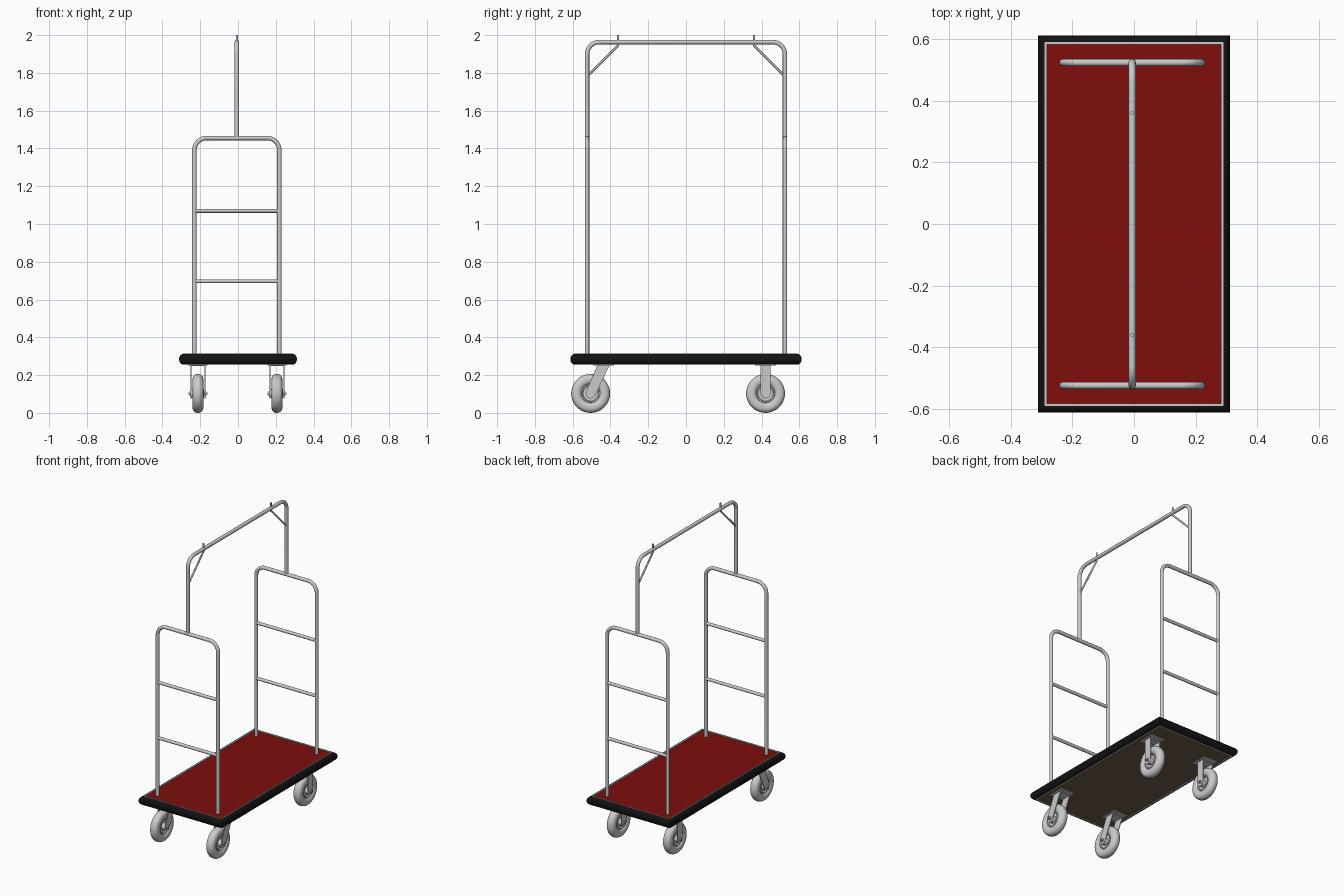
import bpy, bmesh
from math import sin, cos, pi
from mathutils import Vector, Matrix

if "Cube" in bpy.data.objects:
    bpy.data.objects.remove(bpy.data.objects["Cube"])


def material(name, rgb):
    m = bpy.data.materials.new(name)
    m.diffuse_color = (*rgb, 1)
    m.use_nodes = True
    m.node_tree.nodes["Principled BSDF"].inputs["Base Color"].default_value = m.diffuse_color
    return m


RED = material("carpet_red", (0.21, 0.004, 0.004))
BLACK = material("rubber_black", (0.006, 0.006, 0.006))
WOOD = material("board_brown", (0.16, 0.11, 0.065))


def finish(name, bm, mat=None, smooth=True):
    bmesh.ops.recalc_face_normals(bm, faces=bm.faces)
    me = bpy.data.meshes.new(name)
    bm.to_mesh(me)
    bm.free()
    ob = bpy.data.objects.new(name, me)
    bpy.context.collection.objects.link(ob)
    if mat:
        me.materials.append(mat)
    if smooth:
        bpy.ops.object.select_all(action='DESELECT')
        ob.select_set(True)
        bpy.context.view_layer.objects.active = ob
        bpy.ops.object.shade_smooth_by_angle(angle=0.6)
    return ob


def box(name, lo, hi, mat=None):
    lo, hi = Vector(lo), Vector(hi)
    bm = bmesh.new()
    bmesh.ops.create_cube(bm, size=1, matrix=Matrix.Translation((lo + hi) / 2)
                          @ Matrix.Diagonal((*(hi - lo), 1)))
    return finish(name, bm, mat, False)


def tube(name, pts, r, sides=20):
    """Round bar swept along a planar path, mitred at each path point."""
    pts = [Vector(p) for p in pts]
    bm = bmesh.new()
    first, last = (pts[1] - pts[0]).normalized(), (pts[-1] - pts[-2]).normalized()
    side = first.cross(last)
    if side.length < 1e-4:
        side = pts[-1] - pts[0]
        side = side.cross(Vector((0.3, 0.5, 0.8)))
    # U shaped paths turn by 180 degrees, so use the middle of the path for the plane
    if len(pts) > 3:
        side = (pts[len(pts) // 2] - pts[0]).cross(pts[-1] - pts[0])
    side.normalize()
    rings = []
    for i, p in enumerate(pts):
        a = (p - pts[i - 1]).normalized() if i else first
        b = (pts[i + 1] - p).normalized() if i < len(pts) - 1 else last
        t = (a + b).normalized()
        up = side.cross(t) / max(t.dot(a), 0.5)
        rings.append([bm.verts.new(p + r * (side * cos(2 * pi * k / sides) + up * sin(2 * pi * k / sides)))
                      for k in range(sides)])
    for r0, r1 in zip(rings, rings[1:]):
        for k in range(sides):
            n = (k + 1) % sides
            bm.faces.new((r0[k], r0[n], r1[n], r1[k]))
    bm.faces.new(rings[0])
    bm.faces.new(rings[-1])
    return finish(name, bm)


def u_path(half, bottom, top, bend, n=10):
    """Upside-down U as (across, height) points with rounded corners."""
    left = [(-half, bottom)] + [(-half + bend - bend * cos(pi / 2 * i / n),
                                 top - bend + bend * sin(pi / 2 * i / n)) for i in range(n + 1)]
    return left + [(-u, z) for u, z in reversed(left)]


def frame_ring(name, profile, mat=None):
    """Rectangular border: profile of (half x, half y, z) swept round square corners."""
    bm = bmesh.new()
    rings = [[bm.verts.new((sx * hx, sy * hy, z)) for sx, sy in ((-1, -1), (1, -1), (1, 1), (-1, 1))]
             for hx, hy, z in profile]
    for i, r1 in enumerate(rings):
        r0 = rings[i - 1]
        for k in range(4):
            n = (k + 1) % 4
            bm.faces.new((r0[k], r0[n], r1[n], r1[k]))
    return finish(name, bm, mat)


def lathe(name, profile, centre, steps=40):
    """Revolve (x offset, radius) profile about the x axis."""
    bm = bmesh.new()
    vs = [bm.verts.new((x, 0, r)) for x, r in profile]
    es = [bm.edges.new(e) for e in zip(vs, vs[1:])]
    bmesh.ops.spin(bm, geom=vs + es, cent=(0, 0, 0), axis=(1, 0, 0), angle=2 * pi, steps=steps)
    bmesh.ops.remove_doubles(bm, verts=bm.verts, dist=1e-5)
    bmesh.ops.translate(bm, verts=bm.verts, vec=centre)
    return finish(name, bm)


def plate(name, outline, x, thick):
    """Flat plate with a (y, z) outline."""
    bm = bmesh.new()
    f = bm.faces.new([bm.verts.new((x - thick / 2, y, z)) for y, z in outline])
    ext = bmesh.ops.extrude_face_region(bm, geom=[f])
    bmesh.ops.translate(bm, verts=[v for v in ext['geom'] if isinstance(v, bmesh.types.BMVert)],
                        vec=(thick, 0, 0))
    return finish(name, bm)


# Deck: board, carpet, metal trim and rounded rubber bumper
box("deck_board", (-0.284, -0.584, 0.258), (0.284, 0.584, 0.300), WOOD)
box("deck_carpet", (-0.284, -0.584, 0.300), (0.284, 0.584, 0.309), RED)
frame_ring("deck_trim", [(hx, hx + 0.3, z) for hx, z in
                         ((0.283, 0.255), (0.290, 0.255), (0.290, 0.314), (0.283, 0.314))])
bumper = [(0.290, 0.256)] + [(0.291 + 0.021 * cos(a), 0.284 + 0.028 * sin(a))
                             for a in (-pi / 2 + pi * i / 14 for i in range(15))] + [(0.290, 0.312)]
frame_ring("bumper", [(h, h + 0.3, z) for h, z in bumper], BLACK)

# Upright end frames with two rungs, and braces of the overhead rail
CX, FY, R = -0.006, 0.524, 0.0118
for s, end in ((-1, "front"), (1, "back")):
    tube(end + "_frame", [(CX + u, s * FY, z) for u, z in u_path(0.225, 0.305, 1.455, 0.065)], R)
    for i, z in enumerate((0.697, 1.07)):
        tube(f"{end}_rung_{i + 1}", [(CX - 0.225, s * FY, z), (CX + 0.225, s * FY, z)], 0.0105)
    tube(end + "_brace", [(CX, s * 0.52, 1.785), (CX, s * 0.36, 1.945), (CX, s * 0.36, 2.0)], 0.0058, 12)
tube("hanging_rail", [(CX, u, z) for u, z in u_path(FY, 1.455, 1.963, 0.065)], R)

# Casters: swivel pair at the front (trailing forks), fixed pair at the back
WZ = 0.103
tyre = [(0.029 * cos(a) * (1 - 0.12 * cos(a) ** 2) * 1.12, 0.074 + 0.029 * sin(a))
        for a in (-0.8 + (pi + 1.6) * i / 24 for i in range(25))]
half_hub = [(0.017, 0.050), (0.021, 0.049), (0.021, 0.043), (0.012, 0.040), (0.012, 0.024),
            (0.033, 0.022), (0.033, 0.0)]
wheel = half_hub[::-1] + tyre + [(-x, r) for x, r in half_hub]
for end, wy, top, pad in (("front", -0.505, (-0.405, -0.470), -0.435), ("back", 0.421, (0.447, 0.395), 0.421)):
    tilt = -0.5 if end == "front" else 0
    tip = [(wy + 0.026 * cos(a), WZ + 0.026 * sin(a))
           for a in (pi + tilt + pi * i / 10 for i in range(11))]
    outline = [(top[0], 0.252), (top[1], 0.252)] + tip
    for s, side in ((-1, "left"), (1, "right")):
        x = s * 0.209 - 0.003
        n = f"{end}_{side}_"
        lathe(n + "wheel", wheel, (x, wy, WZ))
        for k in (-1, 1):
            plate(f"{n}fork_{'outer' if k == s else 'inner'}", outline, x + k * 0.037, 0.004)
        box(n + "fork_crown", (x - 0.039, top[1], 0.247), (x + 0.039, top[0], 0.253))
        box(n + "mount_plate", (x - 0.05, pad - 0.055, 0.252), (x + 0.05, pad + 0.055, 0.259))
        lathe(n + "axle", [(-0.051, 0), (-0.051, 0.006), (-0.046, 0.006), (-0.046, 0.011), (-0.039, 0.011),
                           (-0.039, 0.006), (0.039, 0.006), (0.039, 0.011), (0.046, 0.011),
                           (0.046, 0.006), (0.051, 0.006), (0.051, 0)], (x, wy, WZ), 12)
